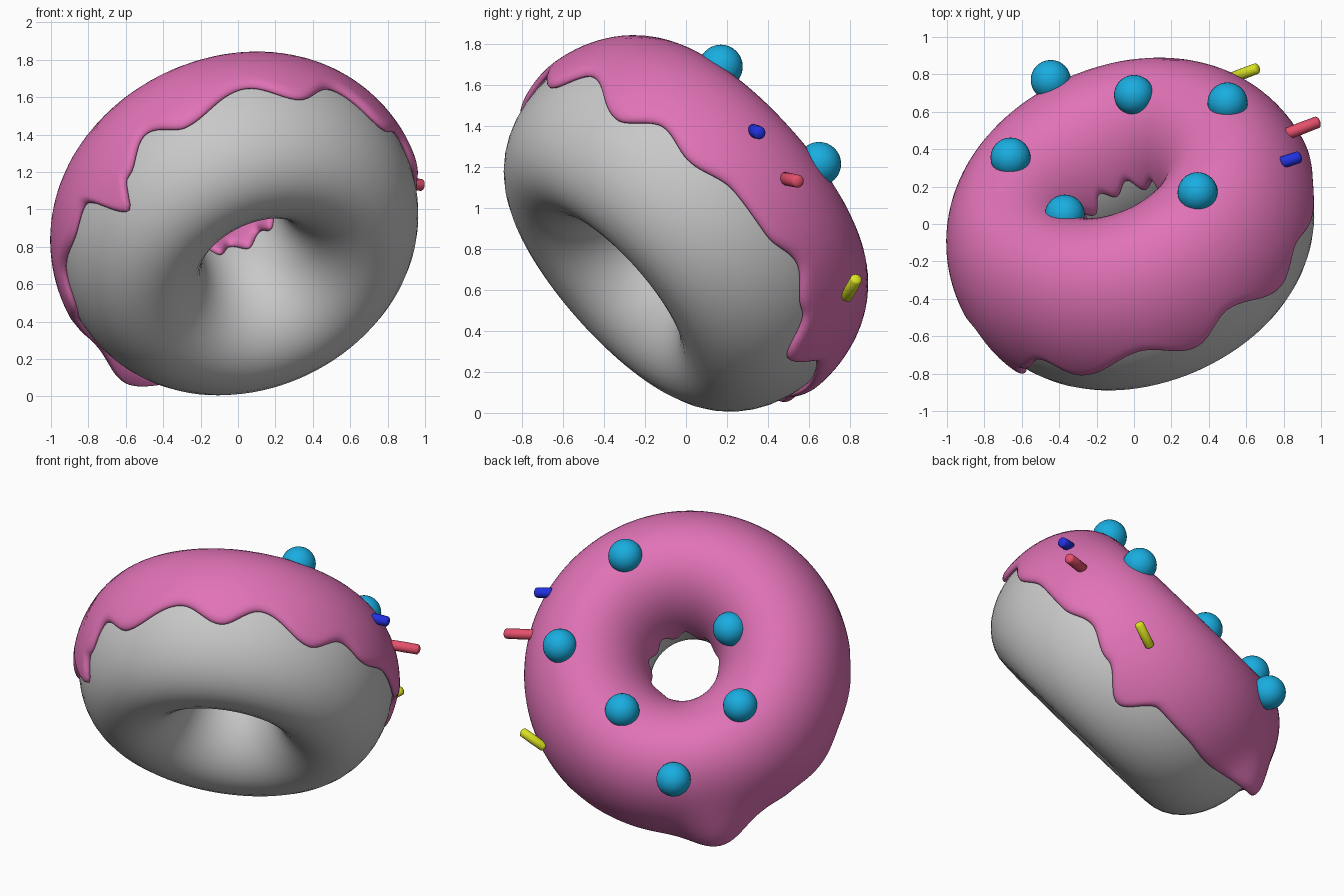
import bpy, bmesh, math
from mathutils import Vector
from mathutils.bvhtree import BVHTree

if "Cube" in bpy.data.objects:
    bpy.data.objects.remove(bpy.data.objects["Cube"])

# Tilted ring frame: N is the ring axis, E1/E2 span its plane
C = Vector((0, -0.02, 0.905))
N = Vector((-0.31, 0.71, 0.632)).normalized()
E1 = (Vector((1, 0, 0)) - N * N.x).normalized()
E2 = N.cross(E1)
R, A, B = 0.61, 0.37, 0.50       # ring radius, section half width, half height
T = 0.04                         # icing thickness


def material(name, rgb):
    m = bpy.data.materials.new(name)
    m.diffuse_color = (*rgb, 1)
    m.use_nodes = True
    m.node_tree.nodes["Principled BSDF"].inputs["Base Color"].default_value = m.diffuse_color
    return m


GREY = material("dough grey", (0.58, 0.58, 0.58))
PINK = material("icing pink", (0.75, 0.17, 0.47))
CYAN = material("ball blue", (0.01, 0.42, 0.75))
RED = material("sprinkle red", (0.78, 0.08, 0.15))
YELLOW = material("sprinkle yellow", (0.72, 0.78, 0.015))
BLUE = material("sprinkle blue", (0.015, 0.03, 0.75))


def ring_point(theta, phi, off=0.0, flare=0.0):
    rho = R + (A + off) * math.cos(phi) + flare
    h = (B + off) * math.sin(phi)
    return C + E1 * (rho * math.cos(theta)) + E2 * (rho * math.sin(theta)) + N * h


def finish(name, bm, mat):
    bmesh.ops.recalc_face_normals(bm, faces=bm.faces)
    me = bpy.data.meshes.new(name)
    bm.to_mesh(me)
    bm.free()
    me.materials.append(mat)
    for p in me.polygons:
        p.use_smooth = True
    ob = bpy.data.objects.new(name, me)
    bpy.context.collection.objects.link(ob)
    return ob


def loft(name, rings, mat):
    bm = bmesh.new()
    vs = [[bm.verts.new(p) for p in r] for r in rings]
    n, m = len(vs), len(vs[0])
    for i in range(n):
        a, b = vs[i], vs[(i + 1) % n]
        for j in range(m):
            k = (j + 1) % m
            bm.faces.new((a[j], b[j], b[k], a[k]))
    return finish(name, bm, mat)


# Dough ring
NT = 96
loft("dough", [[ring_point(math.tau * i / NT, math.tau * j / 40) for j in range(40)]
               for i in range(NT)], GREY)

# Icing: outer drip edge as (angle, height along axis)
EDGE = [(2, 0), (18, -.01), (30, .04), (44, -.05), (58, -.2), (70, -.05), (85, -.06),
        (100, -.08), (123, -.03), (142, 0), (152, -.03), (168, -.13), (182, -.05),
        (196, -.09), (207, -.06), (219, -.3), (226, -.17), (238, -.03), (250, -.13),
        (272, -.01), (288, -.12), (302, 0), (322, -.13), (335, -.02), (347, -.06), (362, 0)]


def edge_height(deg):
    if deg < 2:
        deg += 360
    for (a, ha), (b, hb) in zip(EDGE, EDGE[1:]):
        if a <= deg <= b:
            s = (1 - math.cos(math.pi * (deg - a) / (b - a))) / 2
            return ha + (hb - ha) * s


rings = []
NI, NP = 240, 44
for i in range(NI):
    deg = 360 * i / NI
    th = math.radians(deg)
    p0 = math.asin(edge_height(deg) / B)
    p1 = math.pi - math.asin((0.09 + 0.035 * math.sin(9 * th)) / B)
    tip = 0.12 * math.exp(-((deg - 123) / 11) ** 2)     # drip that stands off
    row = [ring_point(th, p0 + 0.05, -0.015)]
    for j in range(NP + 1):
        s = 0.5 - 0.5 * math.cos(math.pi * j / NP)      # denser at the lips
        phi = p0 + (p1 - p0) * s
        d = max(0.0, min(1.0, min(phi - p0, p1 - phi) / 0.12))
        off = 0.008 + (T - 0.008) * math.sqrt(max(0.0, 1 - (1 - d) ** 2))
        row.append(ring_point(th, phi, off, tip * math.exp(-((phi - p0) / 0.45) ** 2)))
    row.append(ring_point(th, p1 - 0.05, -0.015))
    # underside hugging the dough closes the shell
    row += [ring_point(th, p1 + (p0 - p1) * k / 12, -0.015) for k in range(1, 12)]
    rings.append(row)
icing = loft("icing", rings, PINK)

# Balls resting half sunk in the icing
tree = BVHTree.FromPolygons([v.co for v in icing.data.vertices],
                            [list(p.vertices) for p in icing.data.polygons])


def ball(name, loc, r=0.107):
    bm = bmesh.new()
    bmesh.ops.create_uvsphere(bm, u_segments=32, v_segments=16, radius=r)
    bmesh.ops.translate(bm, verts=bm.verts, vec=loc)
    finish(name, bm, CYAN)


for k, (x, y) in enumerate([(0, .69), (.5, .65), (-.66, .355), (-.37, .05), (.34, .17)]):
    hit = tree.ray_cast(Vector((x, y, 4)), Vector((0, 0, -1)))[0]
    ball(f"ball_{k + 1}", hit if hit else Vector((x, y, 1)))
ball("ball_6", Vector((-.445, .77, .60)))


# Rod sprinkles with rounded ends
def sprinkle(name, a, b, r, mat):
    a, b = Vector(a), Vector(b)
    d = b - a
    bm = bmesh.new()
    bmesh.ops.create_uvsphere(bm, u_segments=16, v_segments=12, radius=r)
    rot = d.to_track_quat('Z', 'Y')
    half = d.length / 2 - r * 0.6
    for v in bm.verts:
        z = v.co.z
        v.co.z = z * 0.6 + (half if z > 1e-5 else -half if z < -1e-5 else 0)
        v.co = rot @ v.co + (a + b) / 2
    finish(name, bm, mat)


sprinkle("sprinkle_yellow", (.52, .78, .56), (.665, .835, .66), .03, YELLOW)
sprinkle("sprinkle_red", (.80, .475, 1.145), (.995, .55, 1.13), .033, RED)
sprinkle("sprinkle_blue", (.78, .325, 1.38), (.895, .362, 1.365), .033, BLUE)
